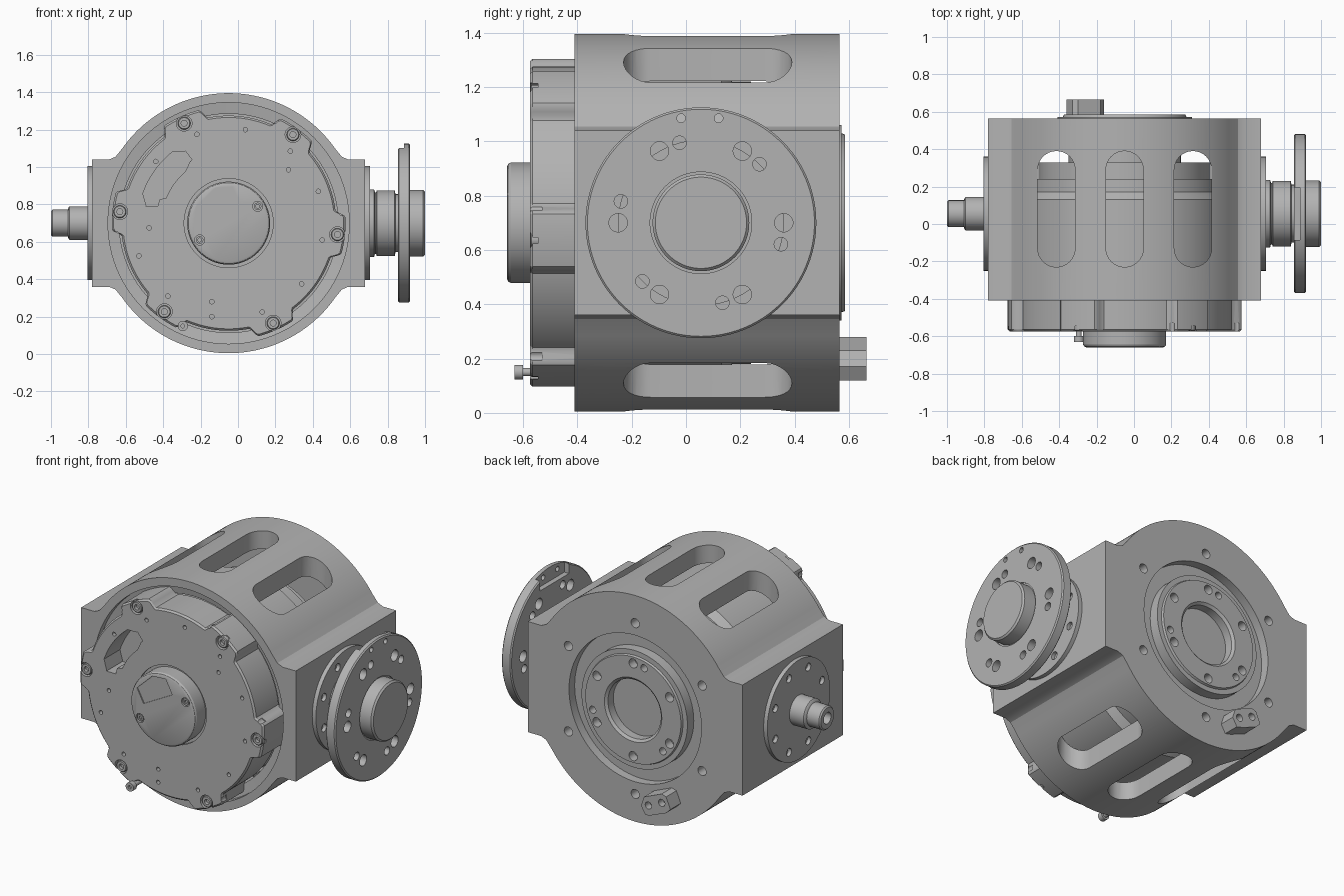
import bpy, bmesh
from math import sin, cos, pi, radians, degrees, atan2

if "Cube" in bpy.data.objects:
    bpy.data.objects.remove(bpy.data.objects["Cube"])

metal = bpy.data.materials.new("plain grey metal")
metal.use_nodes = True
grey = (0.45, 0.45, 0.45, 1)
metal.diffuse_color = grey
metal.node_tree.nodes["Principled BSDF"].inputs["Base Color"].default_value = grey

CX, CY, CZ = -0.05, 0.055, 0.70      # main axis x, cross axis y, shared height
MAIN, CROSS = (CX, CZ), (CY, CZ)


def place(u, v, t, axis):
    return {"x": (t, u, v), "y": (u, t, v), "z": (u, v, t)}[axis]


def skin(bm, rings):
    """Join equal rings of points into a capped solid."""
    rows = [[bm.verts.new(p) for p in ring] for ring in rings]
    n = len(rows[0])
    for a, b in zip(rows, rows[1:]):
        for i in range(n):
            j = (i + 1) % n
            bm.faces.new((a[i], a[j], b[j], b[i]))
    bm.faces.new(rows[0])
    bm.faces.new(rows[-1])


def finish(name, bm):
    bmesh.ops.recalc_face_normals(bm, faces=bm.faces)
    mesh = bpy.data.meshes.new(name)
    bm.to_mesh(mesh)
    bm.free()
    mesh.materials.append(metal)
    obj = bpy.data.objects.new(name, mesh)
    bpy.context.collection.objects.link(obj)
    return obj


def lathe(name, profile, axis, centres, seg=96):
    """Revolve (radius, position) pairs about each centre."""
    bm = bmesh.new()
    for cu, cv in centres:
        skin(bm, [[place(cu + r * cos(2 * pi * i / seg), cv + r * sin(2 * pi * i / seg), t, axis)
                   for i in range(seg)] for r, t in profile])
    return finish(name, bm)


def prism(name, outlines, t0, t1, axis):
    bm = bmesh.new()
    for line in outlines:
        skin(bm, [[place(u, v, t, axis) for u, v in line] for t in (t0, t1)])
    return finish(name, bm)


def cut(obj, *cutters):
    for cutter in cutters:
        cutter.hide_render = True
        mod = obj.modifiers.new("cut", "BOOLEAN")
        mod.operation, mod.solver, mod.object = "DIFFERENCE", "EXACT", cutter
        graph = bpy.context.evaluated_depsgraph_get()
        mesh = bpy.data.meshes.new_from_object(obj.evaluated_get(graph))
        obj.modifiers.clear()
        obj.data = mesh
        bpy.data.objects.remove(cutter)


def drill(obj, centres, r, t0, t1, axis):
    cut(obj, lathe("drill", [(r, t0), (r, t1)], axis, centres, 20))


def polar(centre, r, start, count, step=60):
    return [(centre[0] + r * cos(radians(start + step * k)),
             centre[1] + r * sin(radians(start + step * k))) for k in range(count)]


def arc(centre, r, a0, a1, n):
    return polar(centre, r, a0, n + 1, (a1 - a0) / n)


# Housing: round barrel with square shoulders at both sides
right = [(0.73, -0.34), (0.73, 0.34), (0.64, 0.34), (0.605, 0.355)]
left = [(-u, -v) for u, v in right]
outline = ([(CX + u, CZ + v) for u, v in right] + arc(MAIN, 0.695, 35, 145, 60)
           + [(CX - 0.605, CZ + 0.355), (CX - 0.64, CZ + 0.34)]
           + [(CX + u, CZ + v) for u, v in ((-0.73, 0.34), (-0.73, -0.34))]
           + [(CX - 0.64, CZ - 0.34), (CX - 0.605, CZ - 0.355)]
           + arc(MAIN, 0.695, 215, 325, 60)
           + [(CX + 0.605, CZ - 0.355), (CX + 0.64, CZ - 0.34)])
housing = prism("housing", [outline], -0.41, 0.565, "y")
cut(housing,
    lathe("bore", [(0.645, -0.5), (0.645, -0.37), (0.585, -0.36), (0.585, 0.45)], "y", [MAIN]),
    lathe("back_recess", [(0.45, 0.51), (0.45, 0.6)], "y", [MAIN]),
    prism("slots", [arc((x, 0.29), 0.1, 0, 180, 16) + arc((x, -0.13), 0.1, 180, 360, 16)
                    for x in (CX - 0.365, CX, CX + 0.365)], -0.1, 1.5, "z"))
drill(housing, polar(MAIN, 0.525, 30, 6), 0.028, 0.5, 0.6, "y")

# Inner drum seen through the slots
lathe("inner_drum", [(0.56, -0.4), (0.56, 0.13), (0.52, 0.17), (0.52, 0.24),
                     (0.46, 0.24), (0.46, 0.33), (0.3, 0.33), (0.3, 0.46)], "y", [MAIN])

# Front cover with six screw lobes
def cover_radius(angle):
    off = abs((angle - 54 + 30) % 60 - 30)
    ramp = min(max((13 - off) / 4, 0), 1)
    return 0.575 + 0.05 * ramp * ramp * (3 - 2 * ramp)


def cover_line(inset):
    return [polar(MAIN, cover_radius(a) - inset, a, 1)[0] for a in range(0, 360, 1)]


bm = bmesh.new()
skin(bm, [[place(u, v, t, "y") for u, v in cover_line(inset)]
          for inset, t in ((0, -0.35), (0, -0.565), (0.01, -0.575))])
cover = finish("front_cover", bm)
window = (arc(MAIN, 0.485, 128, 161, 12) + arc(MAIN, 0.45, 168, 168.5, 1)
          + arc(MAIN, 0.39, 167, 161, 3) + arc(MAIN, 0.36, 158, 130, 8)
          + arc(MAIN, 0.39, 122, 120, 2) + arc(MAIN, 0.45, 121, 122, 1))
cut(cover, prism("window", [window], -0.7, -0.42, "y"),
    lathe("hub_seat", [(0.238, -0.7), (0.238, -0.56)], "y", [MAIN]))
lobes = polar(MAIN, 0.585, 54, 6)
drill(cover, lobes, 0.042, -0.7, -0.545, "y")
drill(cover, polar(MAIN, 0.607, 6, 6), 0.02, -0.7, -0.53, "y")
drill(cover, [(-0.22, 1.175), (0.04, 1.2), (0.28, 1.085), (0.27, 0.985), (0.43, 0.87),
              (0.45, 0.61), (0.34, 0.375), (0.13, 0.225), (-0.14, 0.28), (-0.14, 0.2),
              (-0.375, 0.31), (-0.53, 0.525), (-0.475, 0.675), (-0.44, 1.03)],
      0.012, -0.7, -0.55, "y")
lathe("cover_screws", [(0.016, -0.552), (0.016, -0.572), (0.03, -0.572), (0.034, -0.568),
                       (0.034, -0.53)], "y", lobes, 18)

# Front hub cap with badge recess and two screws
hub = lathe("hub_cap", [(0.205, -0.66), (0.216, -0.655), (0.222, -0.645), (0.222, -0.55)],
            "y", [MAIN])
badge = [(-0.225, 0.79), (-0.18, 0.705), (0.015, 0.81), (-0.03, 0.895), (-0.12, 0.89)]
cut(hub, prism("badge", [badge], -0.7, -0.653, "y"))
hub_screws = [(0.105, 0.79), (-0.205, 0.61)]
drill(hub, hub_screws, 0.027, -0.7, -0.645, "y")
lathe("hub_screws", [(0.01, -0.648), (0.01, -0.657), (0.02, -0.657), (0.02, -0.64)],
      "y", hub_screws, 16)

# Grease nipple low on the front
lathe("nipple", [(0.01, -0.62), (0.01, -0.632), (0.027, -0.632), (0.027, -0.6),
                 (0.015, -0.6), (0.015, -0.5)], "y", [(-0.295, 0.15)], 20)

# Back flange inside its ring groove
back = lathe("back_flange", [(0.18, 0.52), (0.18, 0.572), (0.195, 0.585), (0.325, 0.585),
                             (0.33, 0.572), (0.36, 0.572), (0.36, 0.5)], "y", [MAIN])
drill(back, polar(MAIN, 0.285, 30, 6), 0.028, 0.53, 0.7, "y")
drill(back, polar(MAIN, 0.285, 105, 3, 120), 0.022, 0.53, 0.7, "y")

# Cable connector on the back
plug = prism("connector", [[(-0.36, 0.20), (-0.33, 0.27), (-0.30, 0.28), (-0.18, 0.23),
                            (-0.16, 0.17), (-0.19, 0.12), (-0.23, 0.13), (-0.33, 0.17)]],
             0.5, 0.665, "y")
drill(plug, [(-0.30, 0.225), (-0.21, 0.185)], 0.022, 0.62, 0.7, "y")

# Round side plates, one on each shoulder
for name, t0, t1 in (("left_plate", 0.66, 0.705), ("right_plate", -0.76, -0.805)):
    plate = lathe(name, [(0.305, t0), (0.305, t1)], "x", [CROSS])
    drill(plate, polar(CROSS, 0.245, 22.5, 8, 45), 0.024, t0 + (t1 - t0) * 0.5,
          t1 + (t1 - t0), "x")

# Output flange on the left
lathe("output_neck", [(0.18, 0.69), (0.18, 0.728), (0.165, 0.732), (0.165, 0.738),
                      (0.175, 0.742), (0.175, 0.838), (0.155, 0.842), (0.155, 0.87)],
      "x", [CROSS])
disc = lathe("output_flange", [(0.418, 0.855), (0.425, 0.862), (0.425, 0.913), (0.418, 0.92),
                               (0.187, 0.92), (0.187, 0.912)], "x", [CROSS])
cut(disc, prism("notch", [[(CY - 0.14, 1.04), (CY + 0.14, 1.04), (CY + 0.14, 1.2),
                           (CY - 0.14, 1.2)]], 0.8, 0.887, "x"))
drill(disc, polar(CROSS, 0.305, 0, 6), 0.034, 0.8, 1, "x")
drill(disc, polar(CROSS, 0.305, 45, 6), 0.025, 0.8, 1, "x")
drill(disc, [(-0.018, 1.085), (0.12, 1.085)], 0.016, 0.8, 1, "x")
lathe("output_spigot", [(0.178, 0.9), (0.178, 0.99), (0.168, 1.0)], "x", [CROSS])

# Stepped input shaft on the right
lathe("input_shaft", [(0.09, -0.79), (0.09, -0.9), (0.085, -0.905), (0.072, -0.91),
                      (0.072, -0.992), (0.064, -1.0), (0.035, -1.0), (0.035, -0.95)],
      "x", [CROSS], 48)

# Smooth the round faces, keep the edges crisp
for obj in bpy.context.scene.objects:
    obj.select_set(obj.type == "MESH")
bpy.context.view_layer.objects.active = housing
bpy.ops.object.shade_smooth_by_angle(angle=radians(25))
